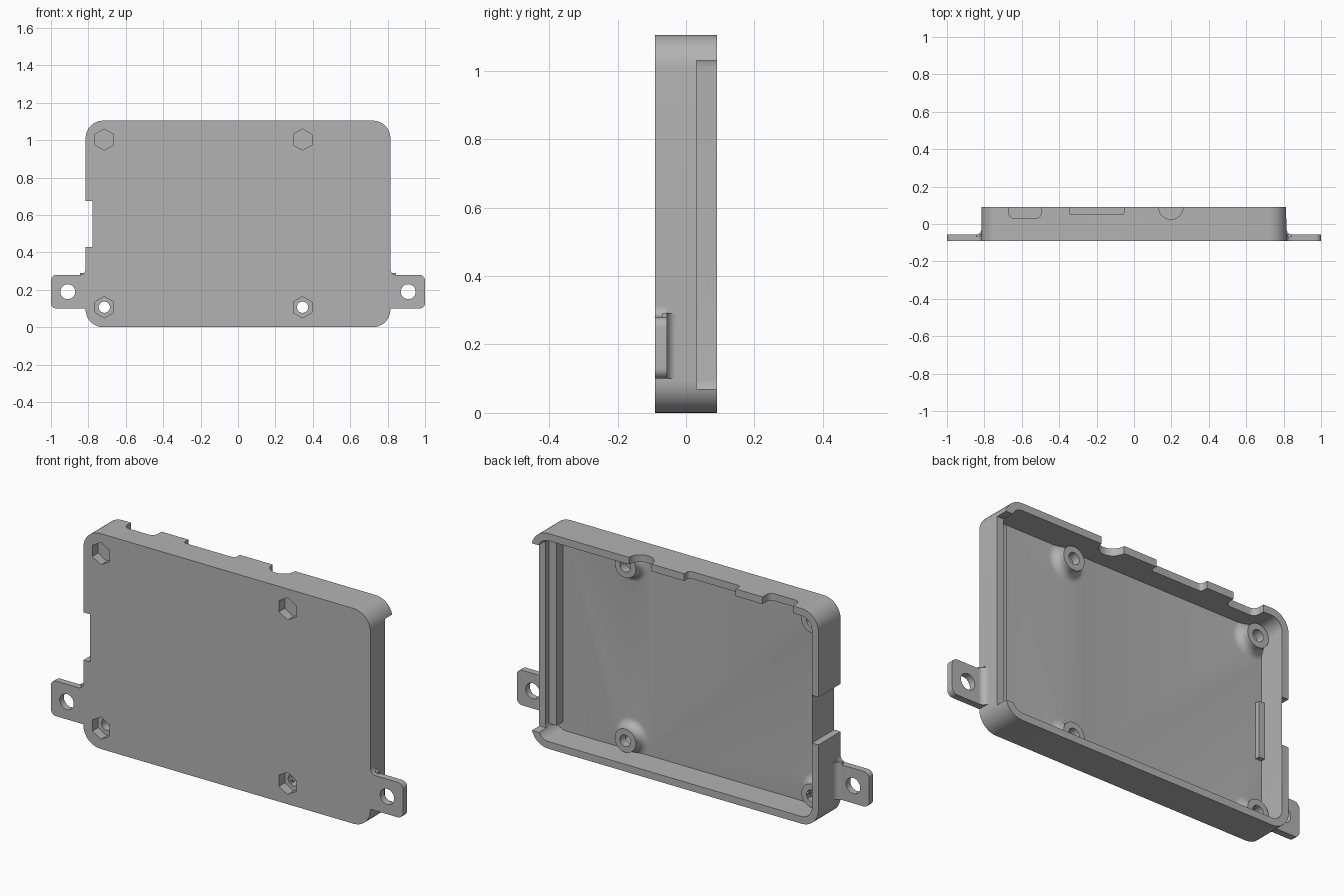
import bpy, bmesh
from math import sin, cos, pi
from mathutils import Vector

old = bpy.data.objects.get("Cube")
if old:
    bpy.data.objects.remove(old, do_unlink=True)

grey = bpy.data.materials.new("plain grey")
grey.use_nodes = True
GREY = (0.45, 0.45, 0.45, 1)
grey.diffuse_color = GREY
grey.node_tree.nodes["Principled BSDF"].inputs["Base Color"].default_value = GREY

W, H, D, T = 0.815, 1.105, 0.09, 0.037   # half width, height, half depth, wall
FLOOR = -D + T


def finish(name, bm):
    bmesh.ops.remove_doubles(bm, verts=bm.verts, dist=1e-5)
    bmesh.ops.recalc_face_normals(bm, faces=bm.faces)
    me = bpy.data.meshes.new(name)
    bm.to_mesh(me)
    bm.free()
    me.materials.append(grey)
    ob = bpy.data.objects.new(name, me)
    bpy.context.collection.objects.link(ob)
    return ob


def prism(name, pts, lo, hi, axis="y"):
    """Extrude an outline: (x, z) along y, or (x, y) along z."""
    bm = bmesh.new()
    put = (lambda a, b, c: (a, c, b)) if axis == "y" else (lambda a, b, c: (a, b, c))
    face = bm.faces.new([bm.verts.new(put(a, b, lo)) for a, b in pts])
    new = bmesh.ops.extrude_face_region(bm, geom=[face])["geom"]
    step = Vector(put(0, 0, hi - lo))
    bmesh.ops.translate(bm, vec=step, verts=[v for v in new if isinstance(v, bmesh.types.BMVert)])
    return finish(name, bm)


def rounded(corners, n=8):
    """Outline from (a, b, radius) right-angle corners."""
    out = []
    for i, (a, b, r) in enumerate(corners):
        p = Vector((a, b))
        if r == 0:
            out.append(p)
            continue
        u = (Vector(corners[i - 1][:2]) - p).normalized()
        v = (Vector(corners[(i + 1) % len(corners)][:2]) - p).normalized()
        c = p + r * (u + v)
        for k in range(n + 1):
            t = k / n * pi / 2
            out.append(c - r * (v * cos(t) + u * sin(t)))
    return out


def rect(x0, x1, z0, z1, r=0):
    return rounded([(x0, z0, r), (x1, z0, r), (x1, z1, r), (x0, z1, r)])


def circle(x, z, r, n=32):
    return [(x + r * sin(2 * pi * k / n), z + r * cos(2 * pi * k / n)) for k in range(n)]


def standoff(x, z):
    """Round post that flares into the floor."""
    prof = [(0, FLOOR - 0.01), (0.1, FLOOR - 0.01)]
    for k in range(9):
        t = k / 8 * pi / 2
        prof.append((0.1 - 0.04 * sin(t), FLOOR + 0.04 * (1 - cos(t))))
    prof += [(0.06, 0), (0, 0)]
    bm = bmesh.new()
    vs = [bm.verts.new((x + r, y, z)) for r, y in prof]
    es = [bm.edges.new(pair) for pair in zip(vs, vs[1:])]
    bmesh.ops.spin(bm, geom=vs + es, cent=(x, 0, z), axis=(0, 1, 0),
                   angle=2 * pi, steps=32, use_merge=True)
    return finish("standoff", bm)


def combine(ob, tools, operation):
    """Apply booleans one after another and drop the helpers."""
    for tool in tools:
        tool.hide_render = True
        mod = ob.modifiers.new("bool", "BOOLEAN")
        mod.operation, mod.solver, mod.object = operation, "EXACT", tool
        dg = bpy.context.evaluated_depsgraph_get()
        me = bpy.data.meshes.new_from_object(ob.evaluated_get(dg))
        ob.modifiers.clear()
        ob.data = me
        bpy.data.objects.remove(tool, do_unlink=True)


# tray with posts
tray = prism("tray", rect(-W, W, 0, H, 0.095), -D, D)
combine(tray, [prism("cavity", rect(-W + T, W - T, T, H - T, 0.06), FLOOR, D + 0.1)], "DIFFERENCE")
holes = [(x, z) for x in (-0.715, 0.345) for z in (0.107, 1.003)]
combine(tray, [standoff(x, z) for x, z in holes], "UNION")

# screw holes and hexagonal nut pockets
cuts = []
for x, z in holes:
    cuts.append(prism("screw_hole", circle(x, z, 0.03), -0.2, 0.2))
    cuts.append(prism("nut_pocket", circle(x, z, 0.057, 6), -0.2, -0.043))

# connector openings in the top wall, open side wall, card notch
TOP = 0.15
for x0, x1, y0, r in ((-0.67, -0.497, 0.03, 0.03), (-0.345, -0.053, 0.05, 0.015)):
    port = rounded([(x0, y0, r), (x1, y0, r), (x1, TOP, 0), (x0, TOP, 0)])
    cuts.append(prism("port", port, H - 0.07, H + 0.1, "z"))
cuts.append(prism("jack", circle(0.197, D, 0.065), H - 0.07, H + 0.1, "z"))
cuts.append(prism("side_opening", rect(0.73, 0.95, 0.07, 1.03), 0.03, 0.2))
cuts.append(prism("card_notch", rect(-0.95, -W + T, 0.43, 0.675), -0.2, 0.2))
combine(tray, cuts, "DIFFERENCE")

# inner board shelf and card lip
prism("board_shelf", rect(0.735, W - T + 0.01, 0.08, 1.02), FLOOR - 0.01, 0)
prism("card_lip", rect(-W + T, -0.745, 0.41, 0.695), FLOOR - 0.01, -0.03)

# mounting tabs with filleted roots
for name, s in (("left", 1), ("right", -1)):
    shape = rounded([(0.8, 0.1, 0), (1, 0.1, 0.03), (1, 0.28, 0.03),
                     (W, 0.28, 0.03), (W, 0.312, 0), (0.8, 0.312, 0)])
    tab = prism(name + "_tab", [(s * a, b) for a, b in shape], -D, -0.056)
    combine(tab, [prism("tab_hole", circle(s * 0.91, 0.19, 0.04), -0.2, 0.2)], "DIFFERENCE")
    root = rounded([(0.8, -0.07, 0), (0.846, -0.07, 0), (0.846, -0.056, 0),
                    (W, -0.056, 0.03), (W, -0.025, 0), (0.8, -0.025, 0)])
    prism(name + "_tab_fillet", [(s * a, b) for a, b in root], 0.1, 0.29, "z")

# smooth the curves, keep the edges sharp
for ob in bpy.context.collection.objects:
    if ob.type == "MESH" and ob.data.materials and ob.data.materials[0] == grey:
        ob.select_set(True)
        bpy.context.view_layer.objects.active = ob
bpy.ops.object.shade_smooth_by_angle(angle=0.5)
